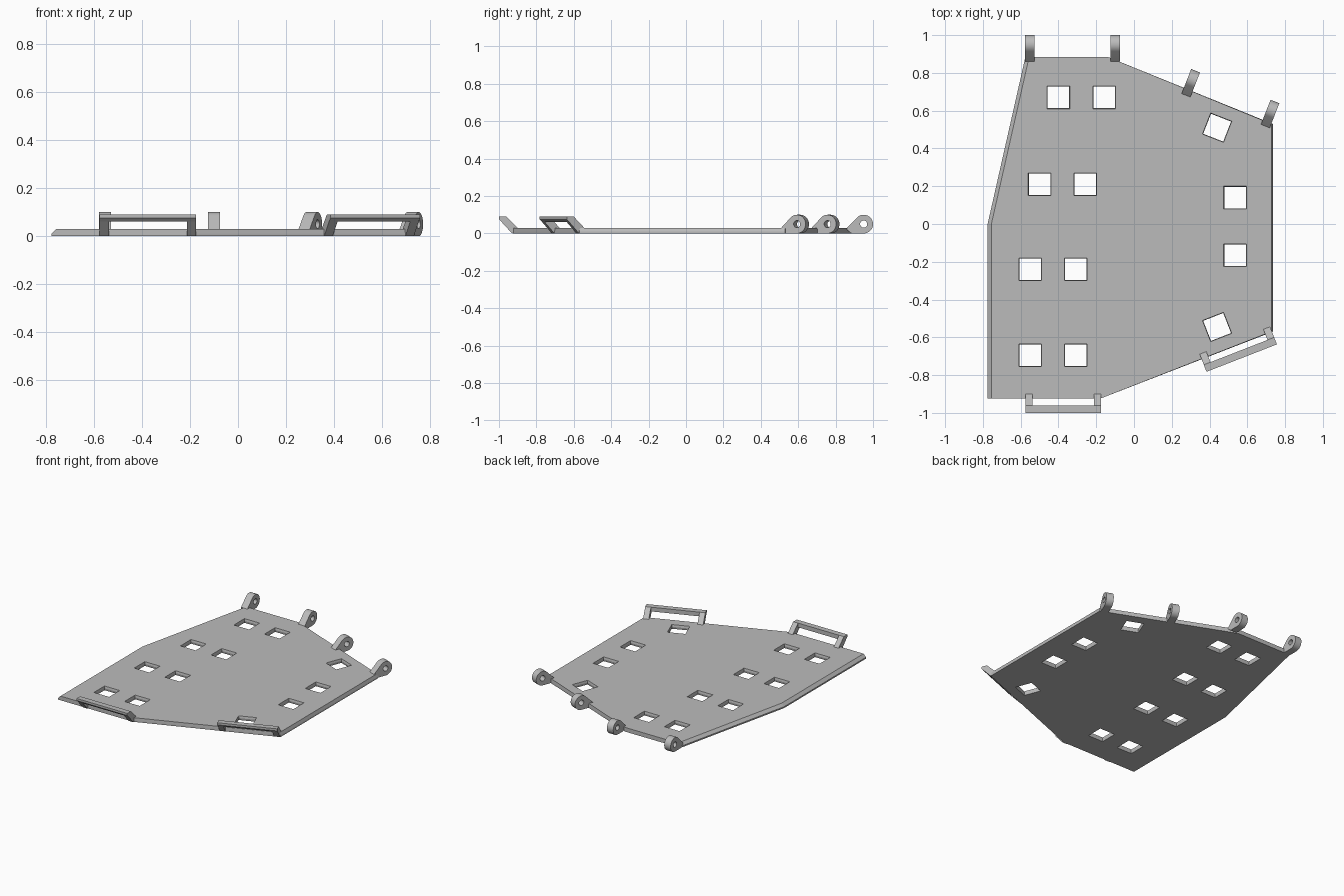
import bpy, bmesh
from math import radians, cos, sin
from mathutils import Matrix

cube = bpy.data.objects.get("Cube")
if cube:
    bpy.data.objects.remove(cube, do_unlink=True)

grey = bpy.data.materials.new("plain grey")
grey.use_nodes = True
COLOUR = (0.5, 0.5, 0.5, 1)
grey.diffuse_color = COLOUR
grey.node_tree.nodes["Principled BSDF"].inputs["Base Color"].default_value = COLOUR

TILT = radians(21.3)
THICK = 0.03


def loft(bm, loops):
    """Skin a stack of matching closed loops and cap both ends."""
    rings = [[bm.verts.new(p) for p in loop] for loop in loops]
    for a, b in zip(rings, rings[1:]):
        for i in range(len(a)):
            j = (i + 1) % len(a)
            bm.faces.new((a[i], a[j], b[j], b[i]))
    bm.faces.new(rings[0][::-1])
    bm.faces.new(rings[-1])


def prism(bm, profile, x0, x1):
    """Extrude a y-z profile along x."""
    loft(bm, [[(x, y, z) for y, z in profile] for x in (x0, x1)])


def finish(bm, name, matrix=Matrix()):
    bmesh.ops.recalc_face_normals(bm, faces=bm.faces[:])
    mesh = bpy.data.meshes.new(name)
    bm.to_mesh(mesh)
    bm.free()
    mesh.materials.append(grey)
    ob = bpy.data.objects.new(name, mesh)
    ob.matrix_world = matrix
    bpy.context.collection.objects.link(ob)
    return ob


def cut(ob, cutter):
    cutter.hide_render = True
    bpy.context.view_layer.update()
    mod = ob.modifiers.new("openings", "BOOLEAN")
    mod.operation = "DIFFERENCE"
    mod.solver = "EXACT"
    mod.object = cutter
    bpy.context.view_layer.objects.active = ob
    bpy.ops.object.modifier_apply(modifier=mod.name)
    bpy.data.objects.remove(cutter, do_unlink=True)


def place(x, y, angle=0):
    return Matrix.Translation((x, y, 0)) @ Matrix.Rotation(angle, 4, "Z")


# Base plate: corner x, y and inward shift of the top edge
outline = [(-0.775, -0.925, 0.02), (-0.18, -0.925, 0), (0.735, -0.57, -0.008),
           (0.735, 0.53, -0.008), (-0.14, 0.885, 0), (-0.575, 0.885, 0.02),
           (-0.775, 0, 0.02)]
bm = bmesh.new()
loft(bm, [[(x, y, 0) for x, y, s in outline],
          [(x, y, 0.01) for x, y, s in outline],
          [(x + s, y, THICK) for x, y, s in outline]])
plate = finish(bm, "base_plate")

# Square openings: pairs on the right, a single curved row on the left
slots = [(0.44, 0.51, -TILT), (0.535, 0.14, 0), (0.535, -0.165, 0), (0.44, -0.545, TILT)]
for x, y in ((-0.4, 0.67), (-0.5, 0.21), (-0.55, -0.24), (-0.55, -0.695)):
    slots += [(x, y, 0), (x + 0.242, y, 0)]
bm = bmesh.new()
for x, y, angle in slots:
    m = place(x, y, angle)
    rows = []
    for z, h in ((-0.02, 0.06), (0, 0.06), (0.015, 0.057), (THICK, 0.06), (0.05, 0.06)):
        square = [(-h, -h), (h, -h), (h, h), (-h, h)]
        rows.append([m @ Matrix.Translation((u, v, z)).to_translation() for u, v in square])
    loft(bm, rows)
cut(plate, finish(bm, "slot_cutter"))

# Hinge eyes along the back edges
R = 0.05
STEPS = 24
arc = [radians(-90 + 225 * i / STEPS) for i in range(STEPS + 1)]
eye = [(-0.09, 0.02), (-0.065, 0)] + [(R * cos(a), R + R * sin(a)) for a in arc] + [(-0.09, THICK)]
eyes = [("right_outer", -0.553, 0.95, 0), ("right_inner", -0.1, 0.95, 0),
        ("left_inner", 0.308, 0.765, -TILT), ("left_outer", 0.728, 0.602, -TILT)]
for name, x, y, angle in eyes:
    bm = bmesh.new()
    prism(bm, eye, -0.025, 0.025)
    ob = finish(bm, name + "_hinge_eye", place(x, y, angle))
    bm = bmesh.new()
    turn = [radians(15 * i) for i in range(24)]
    prism(bm, [(0.019 * cos(a), R + 0.019 * sin(a)) for a in turn], -0.1, 0.1)
    cut(ob, finish(bm, "pin_cutter", place(x, y, angle)))
    bpy.ops.object.select_all(action="DESELECT")
    ob.select_set(True)
    bpy.context.view_layer.objects.active = ob
    bpy.ops.object.shade_smooth_by_angle(angle=radians(30))

# Raised clip bars along the front edges, each on two sloping feet
foot = [(0.025, THICK), (0.02, 0.01), (-0.005, 0), (-0.06, 0.06), (-0.035, 0.06), (-0.035, 0.09)]
bar = [(-0.075, 0.075), (-0.075, 0.09), (-0.035, 0.09), (-0.035, 0.06), (-0.06, 0.06)]
for name, x, y, angle in (("right", -0.375, -0.925, 0), ("left", 0.543, -0.64, TILT)):
    bm = bmesh.new()
    prism(bm, bar, -0.2, 0.2)
    prism(bm, foot, -0.2, -0.162)
    prism(bm, foot, 0.162, 0.2)
    finish(bm, name + "_clip_bar", place(x, y, angle))
